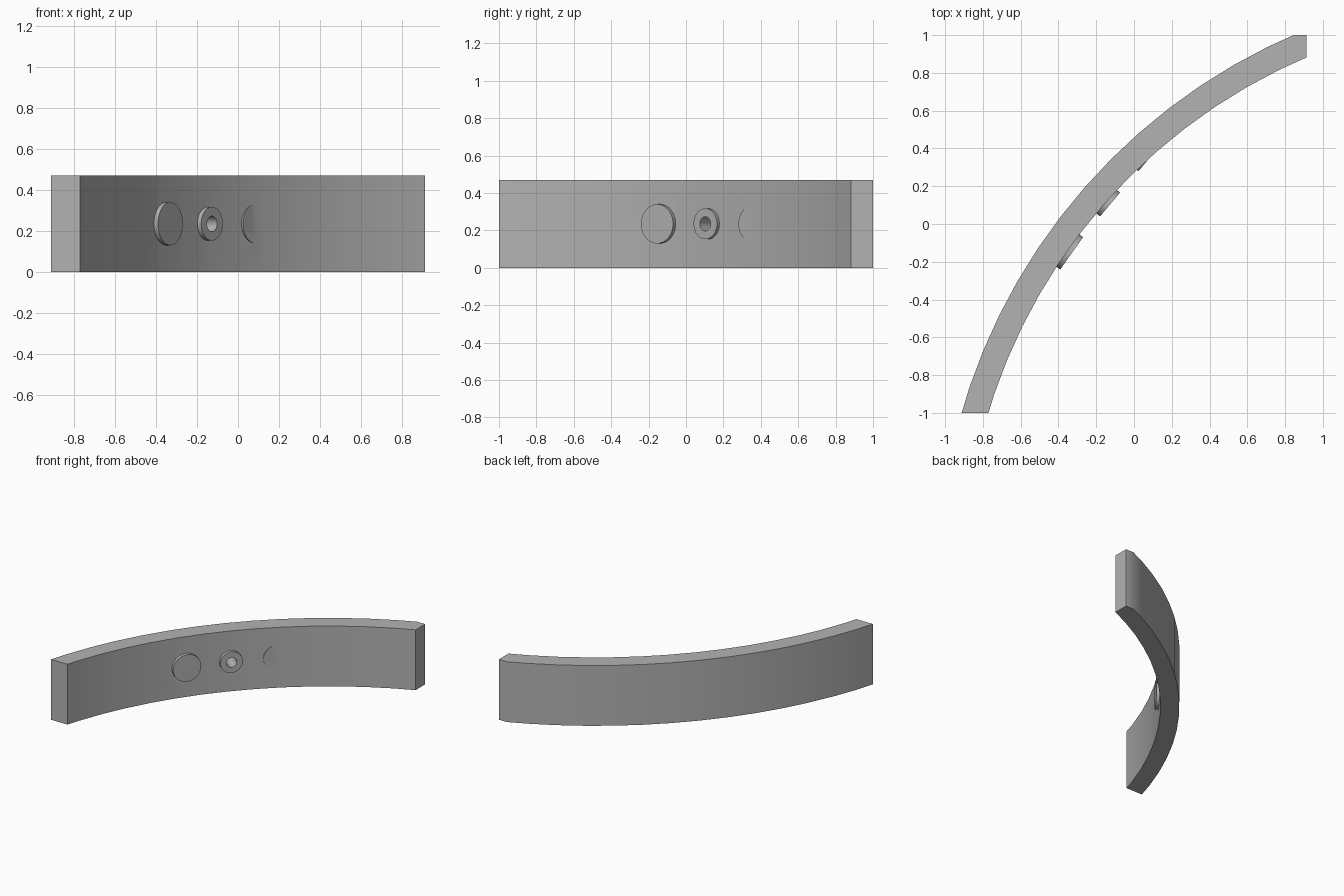
import bpy
import bmesh
from math import sin, cos, radians
from mathutils import Matrix, Vector

if "Cube" in bpy.data.objects:
    bpy.data.objects.remove(bpy.data.objects["Cube"])

CENTRE = Vector((2.09, -1.866, 0))
R_IN, R_OUT = 2.99, 3.126
HEIGHT = 0.47
DRILL = 0.135

grey = bpy.data.materials.new("plain_grey")
grey.use_nodes = True
grey.diffuse_color = (0.45, 0.45, 0.45, 1)
grey.node_tree.nodes["Principled BSDF"].inputs["Base Color"].default_value = (0.45, 0.45, 0.45, 1)


def make_object(name, bm):
    bmesh.ops.recalc_face_normals(bm, faces=bm.faces)
    mesh = bpy.data.meshes.new(name)
    bm.to_mesh(mesh)
    bm.free()
    mesh.materials.append(grey)
    obj = bpy.data.objects.new(name, mesh)
    bpy.context.collection.objects.link(obj)
    return obj


def cylinder(name, radius, start, end, face_centre, angle):
    """Cylinder along a level axis, from start to end measured inward from the face."""
    axis = Vector((cos(radians(angle)), sin(radians(angle)), 0))
    bm = bmesh.new()
    bmesh.ops.create_cone(bm, cap_ends=True, segments=40, radius1=radius,
                          radius2=radius, depth=end - start)
    turn = axis.to_track_quat('Z', 'Y').to_matrix().to_4x4()
    place = Matrix.Translation(Vector(face_centre) + axis * (start + end) / 2)
    bm.transform(place @ turn)
    return make_object(name, bm)


def combine(target, tool, operation):
    mod = target.modifiers.new(operation.lower(), 'BOOLEAN')
    mod.operation = operation
    mod.solver = 'EXACT'
    mod.object = tool
    tool.hide_render = True
    bpy.context.view_layer.objects.active = target
    bpy.ops.object.modifier_apply(modifier=mod.name)
    bpy.data.objects.remove(tool)


# Curved band: arc outline, raised, with square-cut ends
bm = bmesh.new()
angles = [radians(105 + 3.75 * i) for i in range(18)]
outline = [(R_OUT, a) for a in angles] + [(R_IN, a) for a in reversed(angles)]
base = bm.faces.new([bm.verts.new(CENTRE + Vector((r * cos(a), r * sin(a), 0)))
                     for r, a in outline])
raised = bmesh.ops.extrude_face_region(bm, geom=[base])["geom"]
bmesh.ops.translate(bm, vec=(0, 0, HEIGHT),
                    verts=[g for g in raised if isinstance(g, bmesh.types.BMVert)])
for point, normal in (((0, -1, 0), (0, -1, 0)), ((0, 1, 0), (0, 1, 0)),
                      ((0.914, 0, 0), (1, 0, 0))):
    bmesh.ops.bisect_plane(bm, geom=bm.verts[:] + bm.edges[:] + bm.faces[:],
                           plane_co=point, plane_no=normal, clear_outer=True)
    bmesh.ops.holes_fill(bm, edges=[e for e in bm.edges if e.is_boundary])
band = make_object("curved_band", bm)

# Raised round bosses with blind bores: x, y, axis angle, boss radius, bore radius, lead-in
bosses = [(-0.33, -0.155, 144.7, 0.105, 0.048, 0.02),
          (-0.127, 0.103, 140, 0.082, 0.038, 0.02),
          (0.086, 0.354, 140, 0.096, 0.042, 0)]
for x, y, angle, radius, bore, lead in bosses:
    face = (x, y, HEIGHT / 2)
    combine(band, cylinder("boss", radius, 0, 0.06, face, angle), 'UNION')
    combine(band, cylinder("bore_cutter", bore, -lead, DRILL, face, angle), 'DIFFERENCE')

# Smooth the curves, keep the rims crisp
bpy.ops.object.select_all(action='DESELECT')
band.select_set(True)
bpy.context.view_layer.objects.active = band
bpy.ops.object.shade_smooth_by_angle(angle=radians(30))
